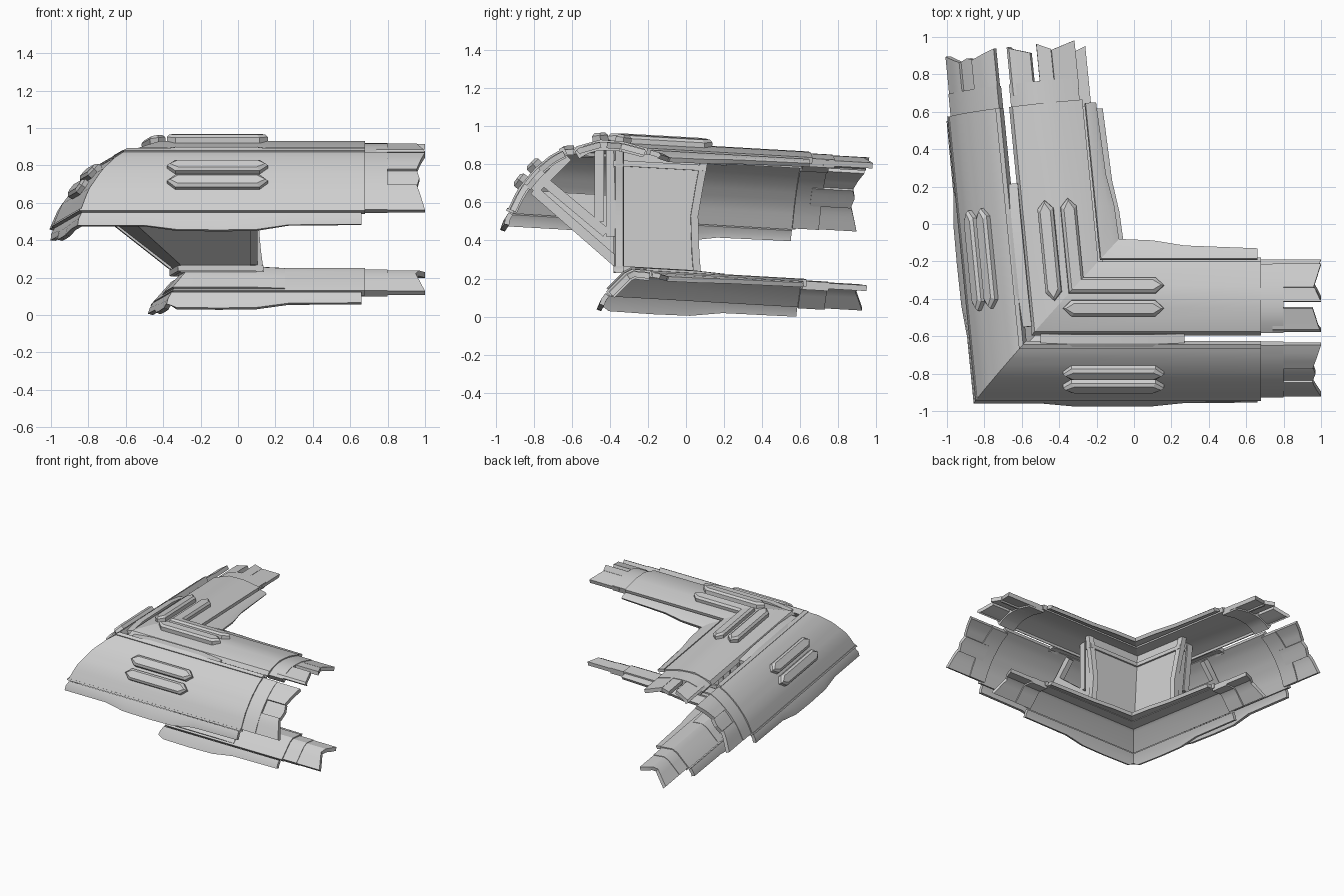
import bpy, bmesh, math
from mathutils import Vector

cube = bpy.data.objects.get("Cube")
if cube:
    bpy.data.objects.remove(cube, do_unlink=True)

grey = bpy.data.materials.new("light_grey")
grey.use_nodes = True
grey.diffuse_color = (0.62, 0.62, 0.62, 1)
grey.node_tree.nodes["Principled BSDF"].inputs["Base Color"].default_value = (0.62, 0.62, 0.62, 1)

# Mitre plane: one arm runs along +x, the other is its reflection
CORNER = Vector((-0.85, -0.95, 0.5))
NORMAL = Vector((1.105, -1, 0.057)).normalized()


def at(x, y, z):
    """Point on the arm; x None puts it on the mitre plane."""
    if x is None:
        x = CORNER.x - (NORMAL.y * (y - CORNER.y) + NORMAL.z * (z - CORNER.z)) / NORMAL.x
    return Vector((x, y, z))


def finish(name, bm):
    """Add the reflected arm and make the object."""
    arm = bm.verts[:] + bm.edges[:] + bm.faces[:]
    copy = bmesh.ops.duplicate(bm, geom=arm)["geom"]
    for v in copy:
        if isinstance(v, bmesh.types.BMVert):
            v.co -= 2 * (v.co - CORNER).dot(NORMAL) * NORMAL
    bmesh.ops.recalc_face_normals(bm, faces=bm.faces[:])
    mesh = bpy.data.meshes.new(name)
    bm.to_mesh(mesh)
    bm.free()
    mesh.materials.append(grey)
    ob = bpy.data.objects.new(name, mesh)
    bpy.context.collection.objects.link(ob)
    bpy.ops.object.select_all(action='DESELECT')
    ob.select_set(True)
    bpy.context.view_layer.objects.active = ob
    bpy.ops.object.shade_smooth_by_angle(angle=math.radians(25))


def inset(pts, d):
    """Offset a (y, z) polyline to its inner side."""
    out = []
    for i, p in enumerate(pts):
        a, b = Vector(pts[max(i - 1, 0)]), Vector(pts[min(i + 1, len(pts) - 1)])
        t = (b - a).normalized()
        out.append((p[0] + t.y * d, p[1] - t.x * d))
    return out


def part_of(pts, a, b, n=6):
    """Resample the stretch of a polyline between fractions a and b."""
    pts = [Vector(p) for p in pts]
    lens = [(q - p).length for p, q in zip(pts, pts[1:])]
    out = []
    for i in range(n + 1):
        s = (a + (b - a) * i / n) * sum(lens)
        for k, l in enumerate(lens):
            if s <= l or k == len(lens) - 1:
                out.append(tuple(pts[k].lerp(pts[k + 1], s / l)))
                break
            s -= l
    return out


def loft(bm, rings):
    vs = [[bm.verts.new(p) for p in r] for r in rings]
    n = len(vs[0])
    for a, b in zip(vs, vs[1:]):
        for i in range(n):
            bm.faces.new((a[i], a[(i + 1) % n], b[(i + 1) % n], b[i]))
    h = n // 2
    for r in (vs[0], vs[-1]):
        for i in range(h - 1):
            bm.faces.new((r[i], r[i + 1], r[n - 2 - i], r[n - 1 - i]))


def sheet(name, stations, thick):
    """Thick sheet along the arm; stations are (x or list of x, profile)."""
    bm = bmesh.new()
    rings = []
    for x, pts in stations:
        xs = x if isinstance(x, list) else [x] * len(pts)
        ring = list(zip(xs, pts)) + list(zip(xs, inset(pts, thick)))[::-1]
        rings.append([at(a, *p) for a, p in ring])
    loft(bm, rings)
    finish(name, bm)


def fins(name, profile, ranges):
    """Notched tongues at the end of an arm: (from, to, depth, tip x values)."""
    for i, (a, b, depth, tips) in enumerate(ranges):
        pts = inset(part_of(profile, a, b), depth)
        ends = [p[0] for p in part_of([(t, k * 0.1) for k, t in enumerate(tips)], 0, 1)]
        sheet(f"{name}_{i + 1}", [(0.74, pts), (ends, pts)], 0.03)


def panel(name, profile, thick):
    """Main panel with its stepped collar."""
    sheet(name, [(None, profile), (0.68, profile)], thick)
    collar = inset(part_of(profile, 0.03, 0.97), 0.008)
    sheet(name + "_collar", [(0.66, collar), (0.8, collar)], thick + 0.01)


def rib(name, y, z, slope, x0, x1=0.16, width=0.042, height=0.036):
    """Raised bar with pointed ends lying on a sloped panel."""
    t = Vector((0, math.cos(slope), math.sin(slope)))
    up = Vector((0, -t.z, t.y))
    bm = bmesh.new()
    rings = []
    for s, h in ((1, -0.015), (1, height * 0.6), (0.65, height)):
        w = width * s
        if x0 is None:
            plan = [(None, -w), (None, w)]
        else:
            tip = x0 + width - w
            plan = [(tip + 0.045, -w), (tip, 0), (tip + 0.045, w)]
        tip = x1 - width + w
        plan += [(tip - 0.045, w), (tip, 0), (tip - 0.045, -w)]
        ring = []
        for x, u in plan:
            p = Vector((0, y, z)) + t * u + up * h
            ring.append(bm.verts.new(at(x, p.y, p.z)))
        rings.append(ring)
    n = len(rings[0])
    for a, b in zip(rings, rings[1:]):
        for i in range(n):
            bm.faces.new((a[i], a[(i + 1) % n], b[(i + 1) % n], b[i]))
    bm.faces.new(rings[0][::-1])
    bm.faces.new(rings[-1])
    finish(name, bm)


def strut(bm, p, q, x, w=0.05, depth=0.04):
    """Square bar between two (y, z) points."""
    p, q = Vector(p), Vector(q)
    side = (q - p).normalized().orthogonal() * w / 2
    rings = [[(x + sx * depth / 2, *(e + side * s)) for sx, s in ((-1, -1), (-1, 1), (1, 1), (1, -1))]
             for e in (p, q)]
    loft(bm, rings)


# Profiles across the arm, outer edge first
shell = part_of([(-0.94, 0.555), (-0.885, 0.67), (-0.80, 0.775), (-0.71, 0.85), (-0.64, 0.885)], 0, 1, 10)
roof = [(-0.595, 0.865), (-0.575, 0.895), (-0.45, 0.93), (-0.33, 0.92), (-0.2, 0.885)]
base = [(-0.42, 0.13), (-0.32, 0.23), (-0.28, 0.25), (-0.18, 0.24)]

panel("side_shell", shell, 0.032)
panel("roof_plate", roof, 0.035)
panel("base_band", base, 0.035)
fins("shell_fin", shell, [(0.03, 0.38, 0.012, (1.0, 0.955)), (0.36, 0.64, 0.025, (0.955, 0.97, 0.955)),
                          (0.62, 0.97, 0.012, (0.955, 1.0))])
fins("roof_fin", roof, [(0.04, 0.38, 0.012, (1.0, 0.955)), (0.48, 0.66, 0.012, (1.0, 0.965)),
                        (0.64, 0.69, 0.025, (0.96, 0.96)), (0.67, 0.98, 0.012, (0.96, 1.0))])
fins("base_fin", base, [(0.03, 0.97, 0.012, (1.0, 0.95, 1.0))])

# Skirts hang off the panel edges and swell in the middle
OUTER = ((None, 0.2), (-0.5, 0.2), (-0.33, 0.9), (-0.1, 1), (0.1, 0.9), (0.27, 0.1), (0.66, 0))
BASE_OUTER = OUTER[:1] + OUTER[2:]
INNER = ((None, 1), (0.1, 0.85), (0.27, 0.3), (0.66, 0))


def skirt(name, top, low, swell, span):
    stations = []
    for x, k in span:
        end = (low[0] + swell[0] * k, low[1] + swell[1] * k)
        mid = ((top[0] + end[0]) / 2 + swell[0] * 0.3, (top[1] + end[1]) / 2)
        stations.append((x, sorted([top, mid, end])))
    sheet(name, stations, 0.026)


skirt("shell_skirt", (-0.932, 0.548), (-0.955, 0.485), (-0.022, -0.03), OUTER)
skirt("base_skirt", (-0.425, 0.122), (-0.455, 0.066), (-0.015, -0.028), BASE_OUTER)
skirt("roof_inner_skirt", (-0.185, 0.875), (-0.13, 0.85), (0.05, -0.015), INNER)
skirt("base_inner_skirt", (-0.175, 0.232), (-0.13, 0.22), (0.04, -0.01), INNER)

# Bridge filling the seam between shell and roof, and raised lips on panel edges
seam = [(-0.665, 0.88), (-0.64, 0.897), (-0.59, 0.9)]
sheet("seam_bridge", [(-0.5, inset(seam, 0.02)), (-0.33, seam), (0.1, seam), (0.27, inset(seam, 0.02))], 0.03)
lip = part_of(shell, 0.94, 1, 2)
sheet("shell_top_lip", [(None, inset(lip, -0.008)), (0.68, inset(lip, -0.008))], 0.035)
hem = part_of(shell, 0, 0.03, 2)
sheet("shell_bottom_lip", [(None, inset(hem, -0.006)), (0.68, inset(hem, -0.006))], 0.035)
clasp = inset(part_of(base, 0.05, 0.9), -0.012)
sheet("base_clasp", [(None, clasp), (0.1, clasp), (0.25, inset(clasp, 0.008))], 0.03)

# Raised ribs
rib("shell_upper_rib", -0.79, 0.785, math.radians(44), -0.38)
rib("shell_lower_rib", -0.86, 0.705, math.radians(53), -0.38)
rib("roof_outer_rib", -0.45, 0.93, math.radians(4), -0.38)
rib("roof_corner_rib", -0.33, 0.92, math.radians(-9), None)

# Inner wall with waisted end frame
WAIST = ((0.23, 0.128), (0.35, 0.112), (0.55, 0.095), (0.72, 0.115), (0.9, 0.14))
bm = bmesh.new()
loft(bm, [[at(s, y, z) for y, s in ((-0.365, e), (-0.338, e), (-0.338, None), (-0.365, None))]
          for z, e in WAIST])
finish("inner_wall", bm)
bm = bmesh.new()
loft(bm, [[(e + dx, y, z) for dx, y in ((-0.03, -0.38), (-0.03, -0.325), (0.01, -0.33), (0.01, -0.37))]
          for z, e in WAIST])
finish("wall_end_frame", bm)
for name, z in (("wall_foot", 0.265), ("wall_head", 0.82)):
    rail = [(-0.38, z), (-0.325, z)]
    sheet(name, [(None, rail), (0.135, rail)], 0.03)

# Sloped underside between the wall foot and the shell
slope = [(-0.8, 0.645), (-0.58, 0.455), (-0.36, 0.265)]
sheet("sloped_underside", [(None, slope), (0.1, slope)], -0.02)

# Braces tying the wall to the shell
bm = bmesh.new()
for p, q in (((-0.365, 0.285), (-0.8, 0.665)), ((-0.395, 0.42), (-0.395, 0.89)),
             ((-0.455, 0.5), (-0.455, 0.89)), ((-0.42, 0.44), (-0.75, 0.715)),
             ((-0.8, 0.66), (-0.62, 0.84))):
    strut(bm, p, q, 0.085)
finish("shell_braces", bm)
